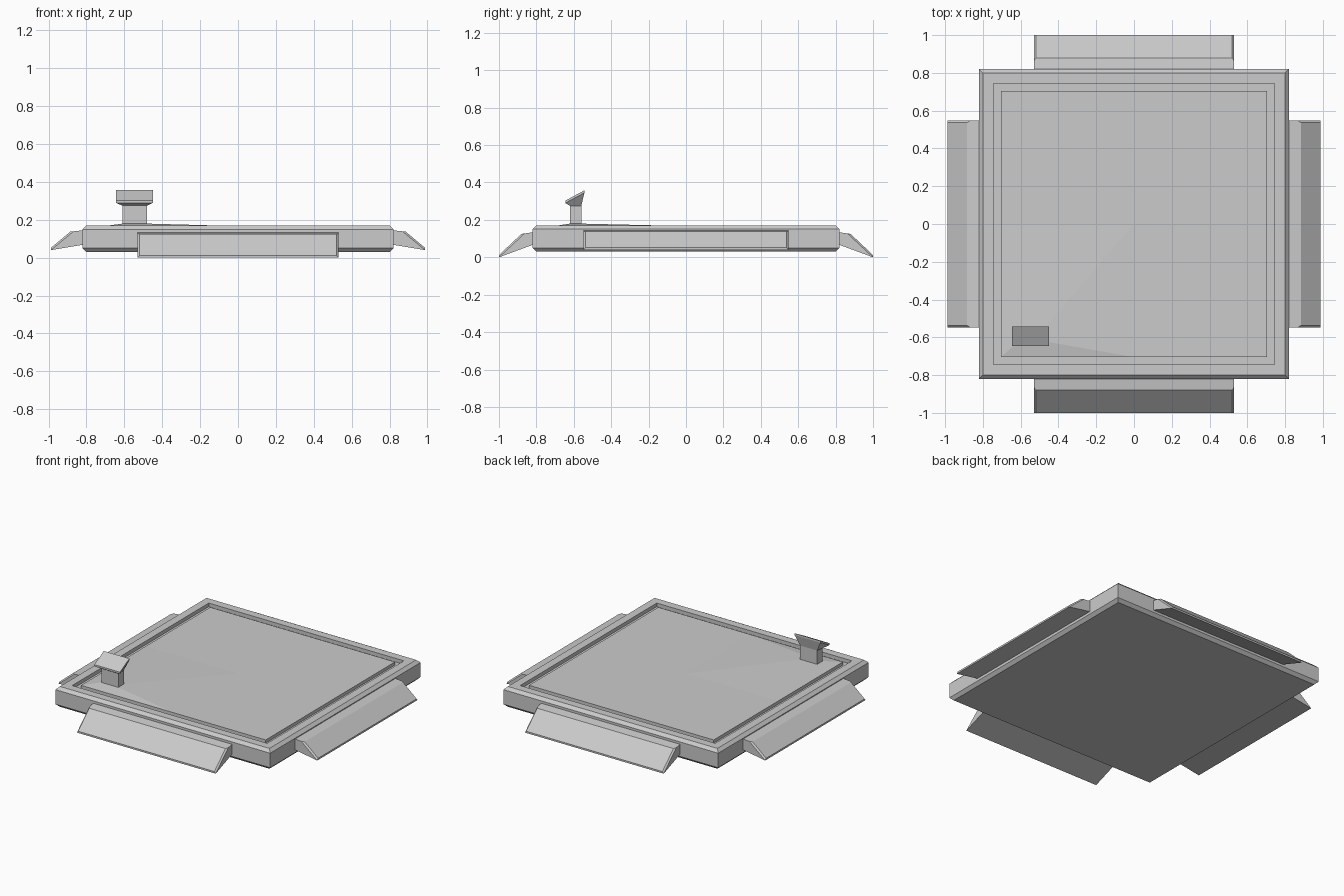
import bpy, bmesh
from math import pi
from mathutils import Matrix

cube = bpy.data.objects.get("Cube")
if cube:
    bpy.data.objects.remove(cube, do_unlink=True)

grey = bpy.data.materials.new("plain_grey")
grey.use_nodes = True
colour = (0.6, 0.6, 0.6, 1)
grey.diffuse_color = colour
grey.node_tree.nodes["Principled BSDF"].inputs["Base Color"].default_value = colour


def finish(name, bm):
    bmesh.ops.recalc_face_normals(bm, faces=bm.faces)
    mesh = bpy.data.meshes.new(name)
    bm.to_mesh(mesh)
    bm.free()
    mesh.materials.append(grey)
    obj = bpy.data.objects.new(name, mesh)
    bpy.context.collection.objects.link(obj)
    return obj


def rect(bm, x0, x1, y0, y1, z_front, z_back):
    """Four corners of a rectangle whose front and back may differ in height."""
    pts = [(x0, y0, z_front), (x1, y0, z_front), (x1, y1, z_back), (x0, y1, z_back)]
    return [bm.verts.new(p) for p in pts]


def loft(bm, rings):
    for a, b in zip(rings, rings[1:]):
        for i in range(4):
            j = (i + 1) % 4
            bm.faces.new((a[i], a[j], b[j], b[i]))


DECK = 0.705       # half width of the raised deck
DECK_Z = 0.167
POST = (-0.61, -0.48, -0.62, -0.56)

# Platform: chamfered slab, rim, groove, and deck
bm = bmesh.new()
section = [(0.80, 0.03), (0.82, 0.05), (0.82, 0.15), (0.80, 0.17),
           (0.745, 0.17), (0.745, 0.145), (DECK, 0.145), (DECK, DECK_Z)]
rings = [rect(bm, -r, r, -r, r, z, z) for r, z in section]
loft(bm, rings)
bm.faces.new(rings[0])
fl, fr, br, bl = rings[-1]
front, right, back, left, mid = [bm.verts.new((x * DECK, y * DECK, DECK_Z)) for x, y in
                                 ((0, -1), (1, 0), (0, 1), (-1, 0), (0, 0))]
for quad in ((front, fr, right, mid), (mid, right, br, back), (left, mid, back, bl)):
    bm.faces.new(quad)
# The front right-hand quarter swells up to the foot of the post
foot = rect(bm, *POST, 0.18, 0.18)
loft(bm, [(fl, front, mid, left), foot])
bm.faces.new(foot)
finish("platform", bm)

# Console: square post flaring into a tilted head
bm = bmesh.new()
head = (-0.645, -0.45, -0.645, -0.543)
rings = [rect(bm, *POST, 0.17, 0.17), rect(bm, *POST, 0.275, 0.275),
         rect(bm, *head, 0.29, 0.345), rect(bm, *head, 0.303, 0.358)]
loft(bm, rings)
bm.faces.new(rings[0])
bm.faces.new(rings[-1])
finish("console", bm)


def ramp(name, profile, half, turn):
    """Extrude an (outward, height) profile, chamfer its slope ends, then turn it."""
    bm = bmesh.new()
    ends = [[bm.verts.new((x, -d, z)) for d, z in profile] for x in (-half, half)]
    n = len(profile)
    for i in range(n):
        j = (i + 1) % n
        bm.faces.new((ends[0][i], ends[0][j], ends[1][j], ends[1][i]))
    for end in ends:
        bm.faces.new(end)
    edges = [bm.edges.get((end[1], end[2])) for end in ends]
    bmesh.ops.bevel(bm, geom=edges, offset=0.01, segments=1, affect='EDGES')
    bm.transform(Matrix.Rotation(turn, 4, 'Z'))
    finish(name, bm)


# Entry ramps: longer front and back, higher at the sides
long_profile = [(0.81, 0.135), (0.88, 0.125), (1.0, 0.012), (1.0, 0.0), (0.81, 0.07)]
side_profile = [(0.81, 0.145), (0.885, 0.138), (0.988, 0.052), (0.988, 0.04), (0.81, 0.07)]
ramp("front_ramp", long_profile, 0.53, 0)
ramp("back_ramp", long_profile, 0.53, pi)
ramp("left_ramp", side_profile, 0.547, pi / 2)
ramp("right_ramp", side_profile, 0.547, -pi / 2)
